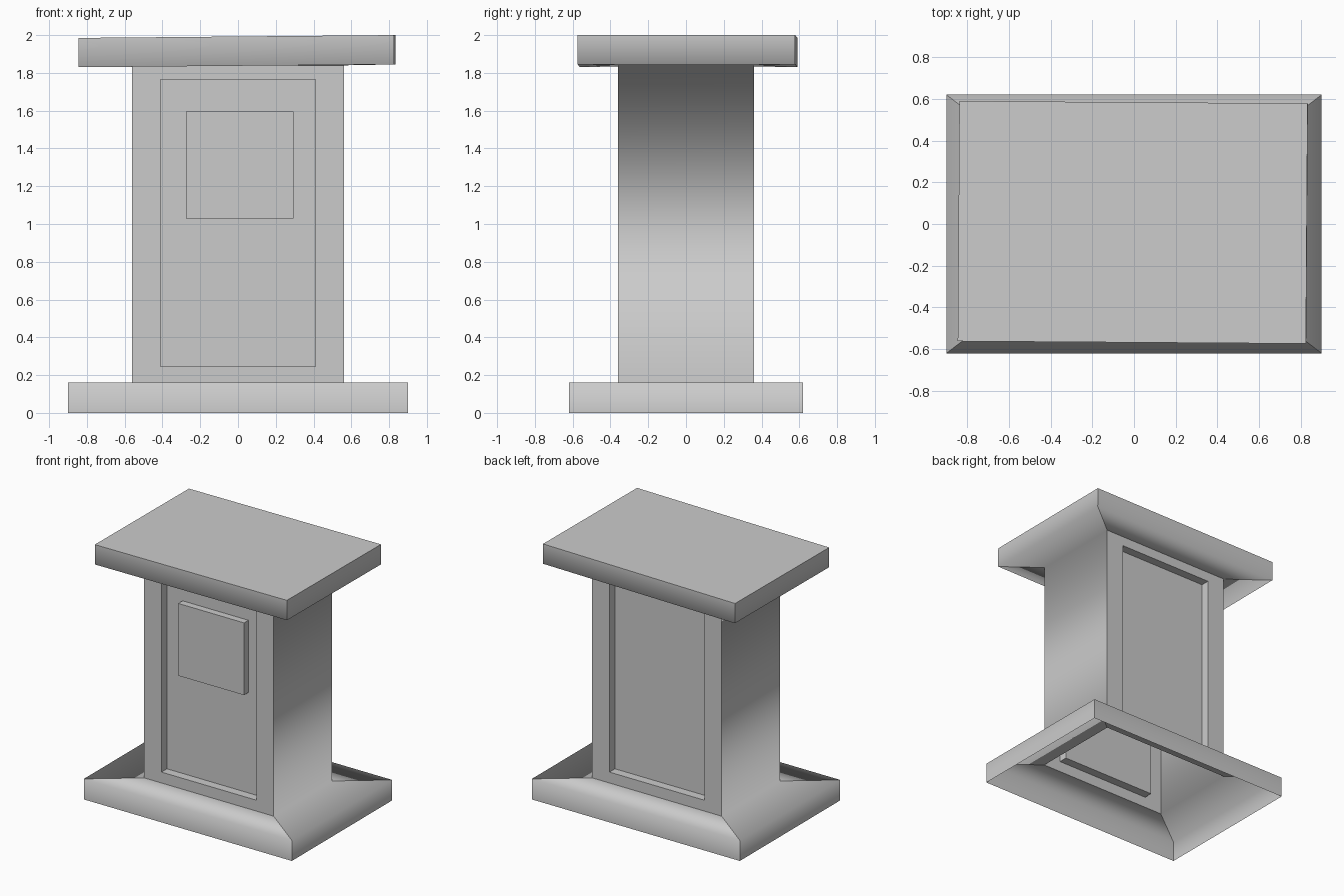
import bpy, bmesh
from mathutils import Matrix, Vector

if "Cube" in bpy.data.objects:
    bpy.data.objects.remove(bpy.data.objects["Cube"])


def finish(bm, name):
    bm.normal_update()
    mesh = bpy.data.meshes.new(name)
    bm.to_mesh(mesh)
    bm.free()
    obj = bpy.data.objects.new(name, mesh)
    bpy.context.collection.objects.link(obj)
    return obj


def ring(bm, hx, hy, z, matrix=Matrix()):
    corners = [(-hx, -hy), (hx, -hy), (hx, hy), (-hx, hy)]
    return [bm.verts.new(matrix @ Vector((x, y, z))) for x, y in corners]


def inset_to(bm, face, hx, z0, z1, y):
    # inset a wall face and fit the inner face to an exact rectangle
    mid = face.calc_center_median()
    bmesh.ops.inset_individual(bm, faces=[face], thickness=0.01)
    for v in face.verts:
        v.co = (hx if v.co.x > 0 else -hx, y, z1 if v.co.z > mid.z else z0)


# pedestal shell: base, column and slightly skewed top slab, open underneath
bm = bmesh.new()
skew = (Matrix.Translation((-0.005, 0.008, 1.8375))
        @ Matrix.Rotation(-0.007, 4, 'Z') @ Matrix.Rotation(-0.009, 4, 'Y'))
rings = [
    ring(bm, 0.90, 0.62, 0.0),
    ring(bm, 0.90, 0.62, 0.16),
    ring(bm, 0.56, 0.36, 0.16),
    ring(bm, 0.56, 0.36, 1.84),
    ring(bm, 0.835, 0.576, 0.0, skew),
    ring(bm, 0.835, 0.576, 0.155, skew),
]
group, walls = {}, {}
for level, (low, high) in enumerate(zip(rings, rings[1:])):
    for side in range(4):
        nxt = (side + 1) % 4
        f = bm.faces.new((low[side], low[nxt], high[nxt], high[side]))
        if side % 2 == 0 and level == 2:
            walls[side] = f
            group[f] = (side, "wall")
        else:
            group[f] = (side, level > 2 if side % 2 == 0 else "all")
            f.smooth = True
cap = bm.faces.new(rings[-1])
group[cap] = "cap"

# each side is smooth along its profile, with sharp corners between sides
for e in bm.edges:
    e.smooth = len({group[f] for f in e.link_faces}) == 1

# recessed panels, front and back
for side, sign in ((0, -1), (2, 1)):
    for y in (0.36, 0.292):
        inset_to(bm, walls[side], 0.41, 0.245, 1.765, sign * y)
finish(bm, "pedestal")

# raised plaque on the front panel
bm = bmesh.new()
bmesh.ops.create_cube(bm, size=1, matrix=Matrix.Translation((0.01, -0.316, 1.3125))
                      @ Matrix.Diagonal((0.57, 0.06, 0.565, 1)))
finish(bm, "front_plaque")
